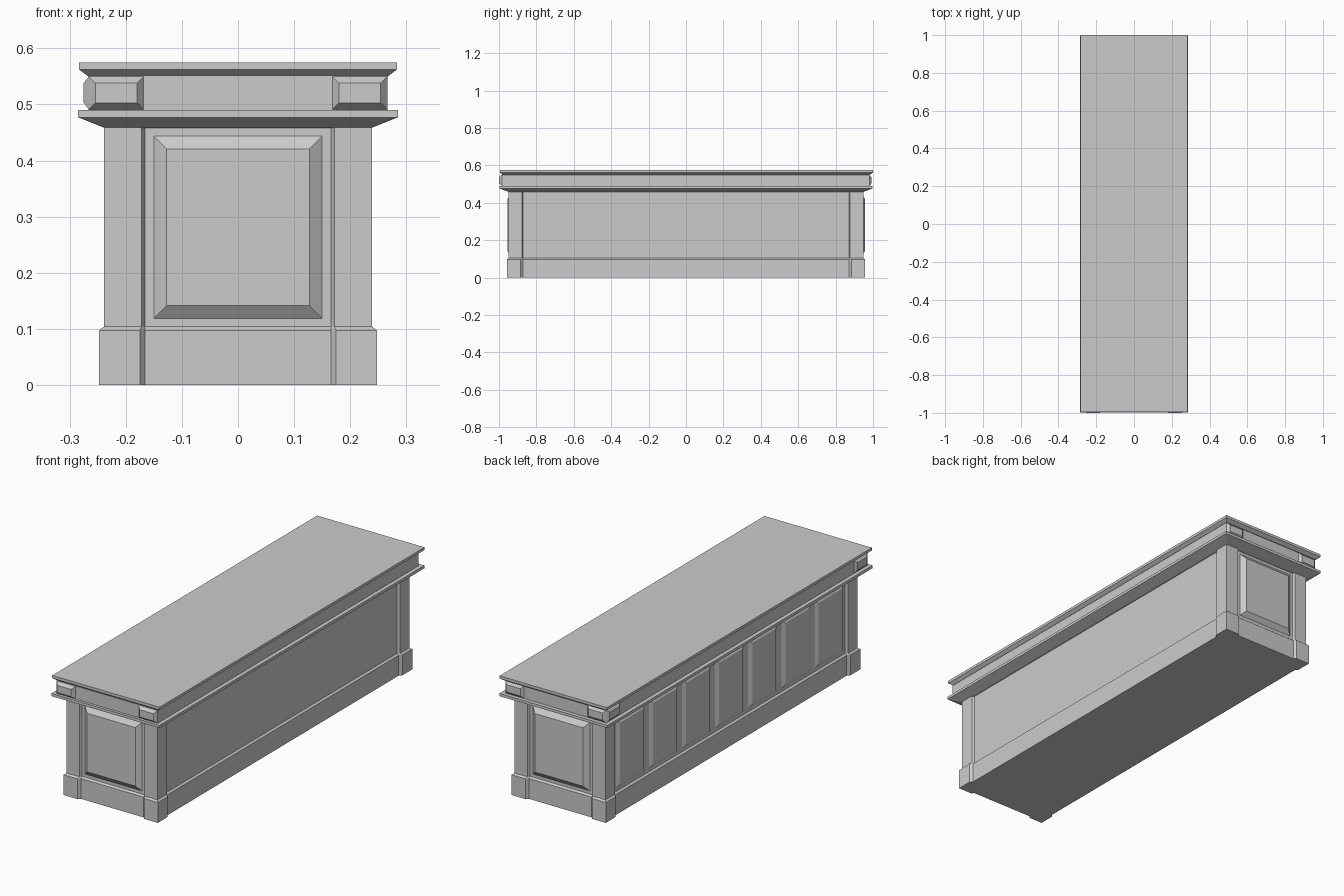
import bpy, bmesh

if "Cube" in bpy.data.objects:
    bpy.data.objects.remove(bpy.data.objects["Cube"])


def loft(name, rings):
    """Closed solid through a list of equal-length point rings."""
    bm = bmesh.new()
    loops = [[bm.verts.new(p) for p in ring] for ring in rings]
    n = len(loops[0])
    for a, b in zip(loops, loops[1:]):
        for i in range(n):
            j = (i + 1) % n
            bm.faces.new((a[i], a[j], b[j], b[i]))
    bm.faces.new(loops[0][::-1])
    bm.faces.new(loops[-1])
    bmesh.ops.recalc_face_normals(bm, faces=bm.faces)
    mesh = bpy.data.meshes.new(name)
    bm.to_mesh(mesh)
    bm.free()
    obj = bpy.data.objects.new(name, mesh)
    bpy.context.collection.objects.link(obj)
    return obj


def rect(x, y0, y1, z):
    return [(-x, y0, z), (x, y0, z), (x, y1, z), (-x, y1, z)]


def notched(x, y, xi, yi, z, d=0.011):
    """Footprint with four corner posts and recessed sides between them."""
    q = [(x - d, 0.872), (x, yi), (x, y), (xi, y), (0.166, y - d)]
    pts = q + [(-a, b) for a, b in q[::-1]]
    pts += [(-a, -b) for a, b in q] + [(a, -b) for a, b in q[::-1]]
    return [(a, b, z) for a, b in pts]


def raised_panel(name, axis, base, face, u0, u1, z0, z1, bevel):
    """Bevelled panel standing out along x or y from base to face."""
    def ring(depth, b):
        uz = [(u0 + b, z0 + b), (u1 - b, z0 + b), (u1 - b, z1 - b), (u0 + b, z1 - b)]
        return [(depth, u, z) if axis == 'x' else (u, depth, z) for u, z in uz]
    s = 1 if face > base else -1
    return loft(name, [ring(base - s * 0.005, 0), ring(base, 0), ring(face, bevel)])


# Body with plinth and corner posts
loft("counter_body", [
    notched(0.248, 0.958, 0.175, 0.884, 0),
    notched(0.248, 0.958, 0.175, 0.884, 0.097),
    notched(0.239, 0.949, 0.172, 0.878, 0.104),
    notched(0.239, 0.949, 0.172, 0.878, 0.462)])

# Lower cornice, frieze and top slab
loft("lower_cornice", [rect(0.237, -0.947, 0.947, 0.458),
                       rect(0.285, -0.998, 0.998, 0.477),
                       rect(0.285, -0.998, 0.998, 0.49)])
loft("frieze", [rect(0.266, -0.985, 0.98, 0.488),
                rect(0.266, -0.985, 0.98, 0.552)])
loft("top_slab", [rect(0.267, -0.98, 0.983, 0.55),
                  rect(0.283, -0.995, 1.0, 0.562),
                  rect(0.283, -0.995, 1.0, 0.575)])

# Large end panels
raised_panel("front_panel", 'y', -0.938, -0.955, -0.15, 0.15, 0.119, 0.444, 0.023)
raised_panel("back_panel", 'y', 0.938, 0.957, -0.15, 0.15, 0.119, 0.444, 0.023)

# Seven panels along the left side
pitch = 0.249
for i in range(7):
    c = (i - 3) * pitch
    raised_panel(f"side_panel_{i + 1}", 'x', -0.228, -0.238,
                 c - 0.106, c + 0.106, 0.119, 0.444, 0.016)

# Bevelled frieze blocks on both ends and the left side
for u0, u1, side in ((-0.266, -0.168, "left"), (0.168, 0.266, "right")):
    raised_panel(f"front_block_{side}", 'y', -0.985, -1.0, u0, u1, 0.491, 0.55, 0.012)
    raised_panel(f"back_block_{side}", 'y', 0.98, 0.991, u0, u1, 0.491, 0.55, 0.012)
raised_panel("side_block_front", 'x', -0.266, -0.275, -0.984, -0.886, 0.491, 0.55, 0.012)
raised_panel("side_block_back", 'x', -0.266, -0.275, 0.881, 0.979, 0.491, 0.55, 0.012)
